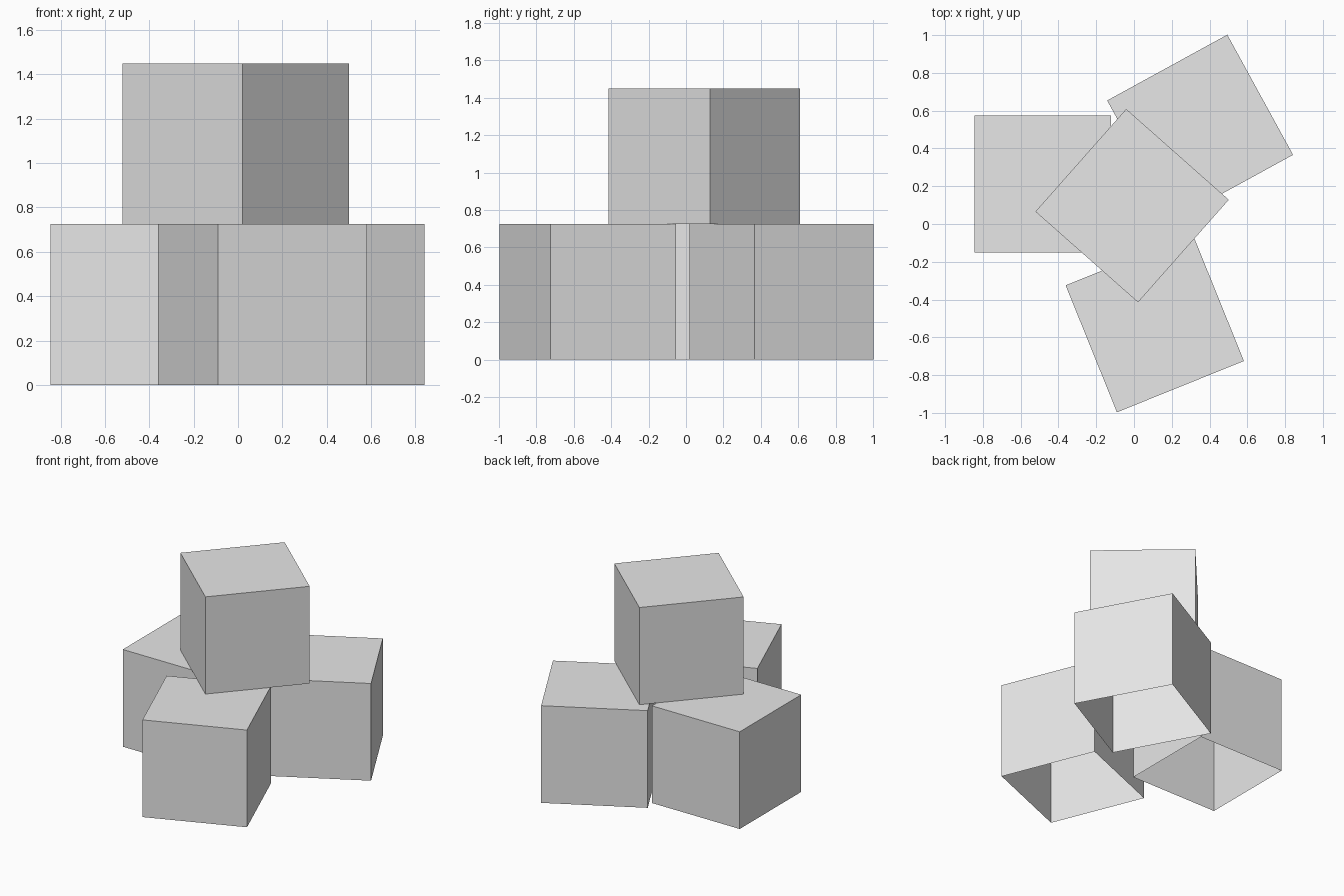
import bpy
import bmesh
from math import radians
from mathutils import Matrix

default = bpy.data.objects.get("Cube")
if default:
    bpy.data.objects.remove(default, do_unlink=True)

SIZE = 0.725

# One plain grey for every block
grey = bpy.data.materials.new("light_grey")
grey.use_nodes = True
colour = (0.8, 0.8, 0.8, 1)
grey.diffuse_color = colour
grey.node_tree.nodes["Principled BSDF"].inputs["Base Color"].default_value = colour


def open_block(name, x, y, base, angle):
    """Hollow block with a closed top, four walls and an open underside."""
    bm = bmesh.new()
    bmesh.ops.create_cube(bm, size=SIZE, matrix=Matrix.Translation((0, 0, SIZE / 2)))
    bm.normal_update()
    underside = [f for f in bm.faces if f.normal.z < -0.5]
    bmesh.ops.delete(bm, geom=underside, context="FACES_ONLY")
    mesh = bpy.data.meshes.new(name)
    bm.to_mesh(mesh)
    bm.free()
    mesh.materials.append(grey)
    block = bpy.data.objects.new(name, mesh)
    block.location = (x, y, base)
    block.rotation_euler.z = radians(angle)
    bpy.context.collection.objects.link(block)


# Three blocks on the ground
open_block("right_block", -0.483, 0.212, 0, 0)
open_block("back_left_block", 0.35, 0.51, 0, 28.7)
open_block("front_block", 0.11, -0.525, 0, 22)

# One block resting on top
open_block("top_block", -0.01, 0.097, SIZE, 48.5)
